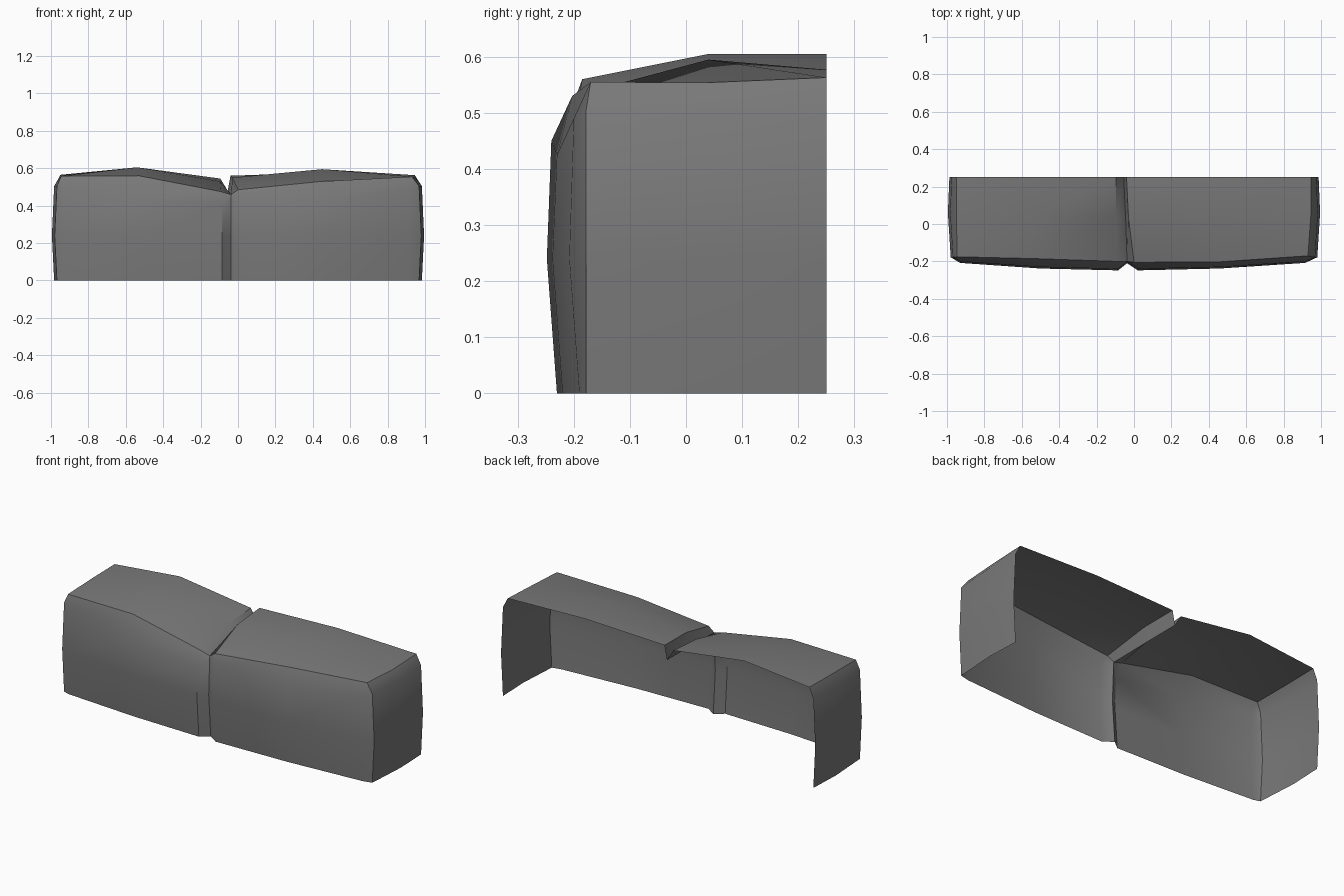
import bpy
import bmesh
import math

cube = bpy.data.objects.get("Cube")
if cube:
    bpy.data.objects.remove(cube, do_unlink=True)

stone_grey = bpy.data.materials.new("stone grey")
stone_grey.use_nodes = True
grey = (0.19, 0.19, 0.19, 1)
stone_grey.diffuse_color = grey
stone_grey.node_tree.nodes["Principled BSDF"].inputs["Base Color"].default_value = grey

BACK, MIDDLE, BELLY = 0.25, 0.04, 0.24


def section(x, y, low, rim, crown, rear):
    """Profile from the ground, up the front, over the bevel to the back."""
    return [(x, y + 0.018, 0), (x, y, BELLY), (x, y + 0.008, low),
            rim, (crown[0], MIDDLE, crown[1]), (rear[0], BACK, rear[1])]


def build_stone(name, sections, side):
    bm = bmesh.new()

    def face(*corners):
        bm.faces.new(corners if side > 0 else corners[::-1])

    def skin(columns):
        for a, b in zip(columns, columns[1:]):
            for i in range(len(a) - 1):
                face(a[i], b[i], b[i + 1], a[i + 1])

    # Front, bevel and top, running from the groove to the outer end
    grid = [[bm.verts.new(p) for p in s] for s in sections]
    skin(grid)

    # Bulging end wall
    end = []
    for y, inset in ((-0.178, 0.015), (0.06, 0), (BACK, 0.008)):
        end.append([bm.verts.new((side * (0.995 - inset - d), y, z))
                    for z, d in ((0, 0.012), (BELLY, 0), (0.505, 0.012))])
    skin(end)

    # Rounded front corner and bevel along the top of the end
    outer = grid[-1]
    skin([outer[:3], end[0]])
    face(outer[2], end[0][2], outer[3])
    for i in range(2):
        face(end[i][2], end[i + 1][2], outer[i + 4], outer[i + 3])

    mesh = bpy.data.meshes.new(name)
    bm.to_mesh(mesh)
    bm.free()
    mesh.materials.append(stone_grey)
    stone = bpy.data.objects.new(name, mesh)
    bpy.context.collection.objects.link(stone)
    bpy.ops.object.select_all(action="DESELECT")
    stone.select_set(True)
    bpy.context.view_layer.objects.active = stone
    bpy.ops.object.shade_smooth_by_angle(angle=math.radians(35))


# Shared bottom of the groove between the two stones
groove = section(-0.037, -0.21, 0.44, (-0.037, -0.2, 0.46), (-0.045, 0.47), (-0.055, 0.48))

build_stone("right_stone", [
    groove,
    section(-0.085, -0.248, 0.405, (-0.09, -0.2, 0.475), (-0.095, 0.53), (-0.095, 0.545)),
    section(-0.5, -0.238, 0.44, (-0.53, -0.185, 0.56), (-0.54, 0.605), (-0.54, 0.605)),
    section(-0.93, -0.208, 0.495, (-0.945, -0.175, 0.558), (-0.95, 0.562), (-0.95, 0.565)),
], -1)

build_stone("left_stone", [
    groove,
    section(0.02, -0.248, 0.45, (0, -0.205, 0.485), (-0.03, 0.55), (-0.04, 0.56)),
    section(0.46, -0.238, 0.425, (0.45, -0.203, 0.53), (0.45, 0.595), (0.45, 0.577)),
    section(0.915, -0.208, 0.49, (0.93, -0.17, 0.555), (0.945, 0.554), (0.945, 0.563)),
], 1)
